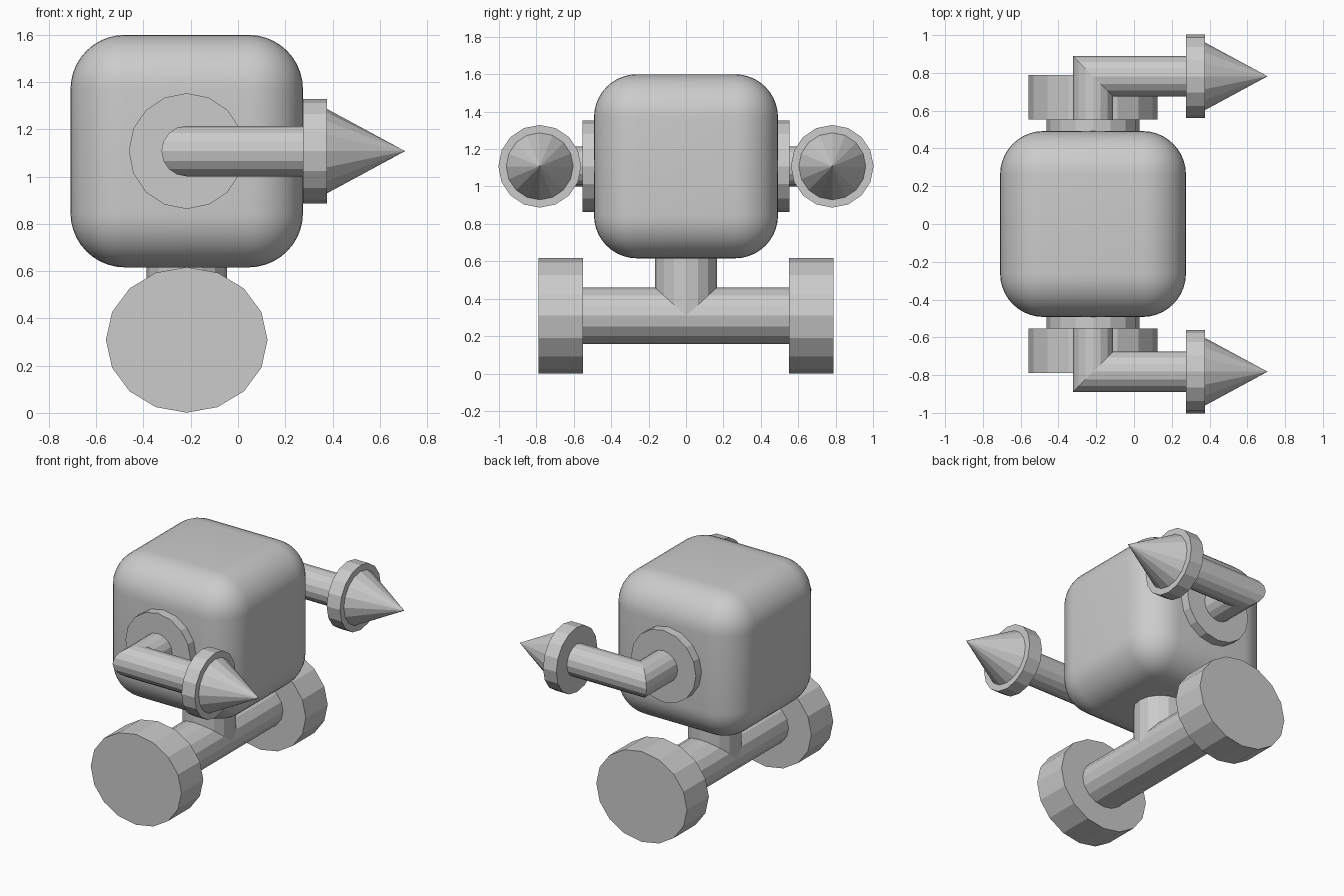
import bpy, bmesh, math
from mathutils import Matrix, Vector

if "Cube" in bpy.data.objects:
    bpy.data.objects.remove(bpy.data.objects["Cube"])

CX, BODY_Z, AXLE_Z, ARM_Y = -0.217, 1.108, 0.309, 0.782
SIDES = 16


def make(name, bm):
    bmesh.ops.recalc_face_normals(bm, faces=bm.faces)
    mesh = bpy.data.meshes.new(name)
    bm.to_mesh(mesh)
    bm.free()
    ob = bpy.data.objects.new(name, mesh)
    bpy.context.collection.objects.link(ob)
    return ob


def tube(name, rings, closed=True):
    """Skin equally sided rings of points and cap the ends (one point = tip)."""
    bm = bmesh.new()
    loops = [[bm.verts.new(p) for p in ring] for ring in rings]
    for a, b in zip(loops, loops[1:]):
        for i in range(SIDES):
            j = (i + 1) % SIDES
            bm.faces.new((a[i], a[j], b[0]) if len(b) == 1 else (a[i], a[j], b[j], b[i]))
    for loop in (loops[0], loops[-1]):
        if len(loop) > 1:
            bm.faces.new(loop)
    return make(name, bm)


def ring(fn, ru, rv):
    """Ring of points; fn maps the cross-section offsets to a position."""
    return [fn(ru * math.cos(k * math.tau / SIDES), rv * math.sin(k * math.tau / SIDES))
            for k in range(SIDES)]


def along_y(name, z, y0, y1, rx, rz):
    return tube(name, [ring(lambda u, v: (CX + u, y, z + v), rx, rz) for y in (y0, y1)])


# rounded cube body
bm = bmesh.new()
bmesh.ops.create_cube(bm, size=0.984, matrix=Matrix.Translation((CX, 0, BODY_Z)))
bmesh.ops.bevel(bm, geom=bm.edges[:], offset=0.23, segments=10, profile=0.5, affect='EDGES')
body = make("body", bm)
for p in body.data.polygons:
    p.use_smooth = True

# neck post and axle
tube("post", [ring(lambda u, v: (CX + u, v, z), 0.17, 0.167) for z in (AXLE_Z, 0.63)])
along_y("axle", AXLE_Z, -0.552, 0.552, 0.17, 0.152)

for s, side in ((-1, "right"), (1, "left")):
    # wheel and shoulder disc
    along_y(side + "_wheel", AXLE_Z, s * 0.552, s * 0.788, 0.342, 0.308)
    along_y(side + "_shoulder", BODY_Z, s * 0.485, s * 0.553, 0.245, 0.245)
    # mitred elbow arm
    r = 0.107
    tube(side + "_arm", [
        ring(lambda u, v: (CX + u, s * 0.55, BODY_Z + v), r, r),
        ring(lambda u, v: (CX + u, s * (ARM_Y - u), BODY_Z + v), r, r),
        ring(lambda u, v: (0.276, s * (ARM_Y - u), BODY_Z + v), r, r)])

    def at_x(x, rad):
        return ring(lambda u, v: (x, s * ARM_Y + u, BODY_Z + v), rad, rad)
    # collar and pointed tip
    tube(side + "_collar", [at_x(0.276, 0.221), at_x(0.376, 0.221)])
    tube(side + "_spike", [at_x(0.376, 0.179), [(0.707, s * ARM_Y, BODY_Z)]])
